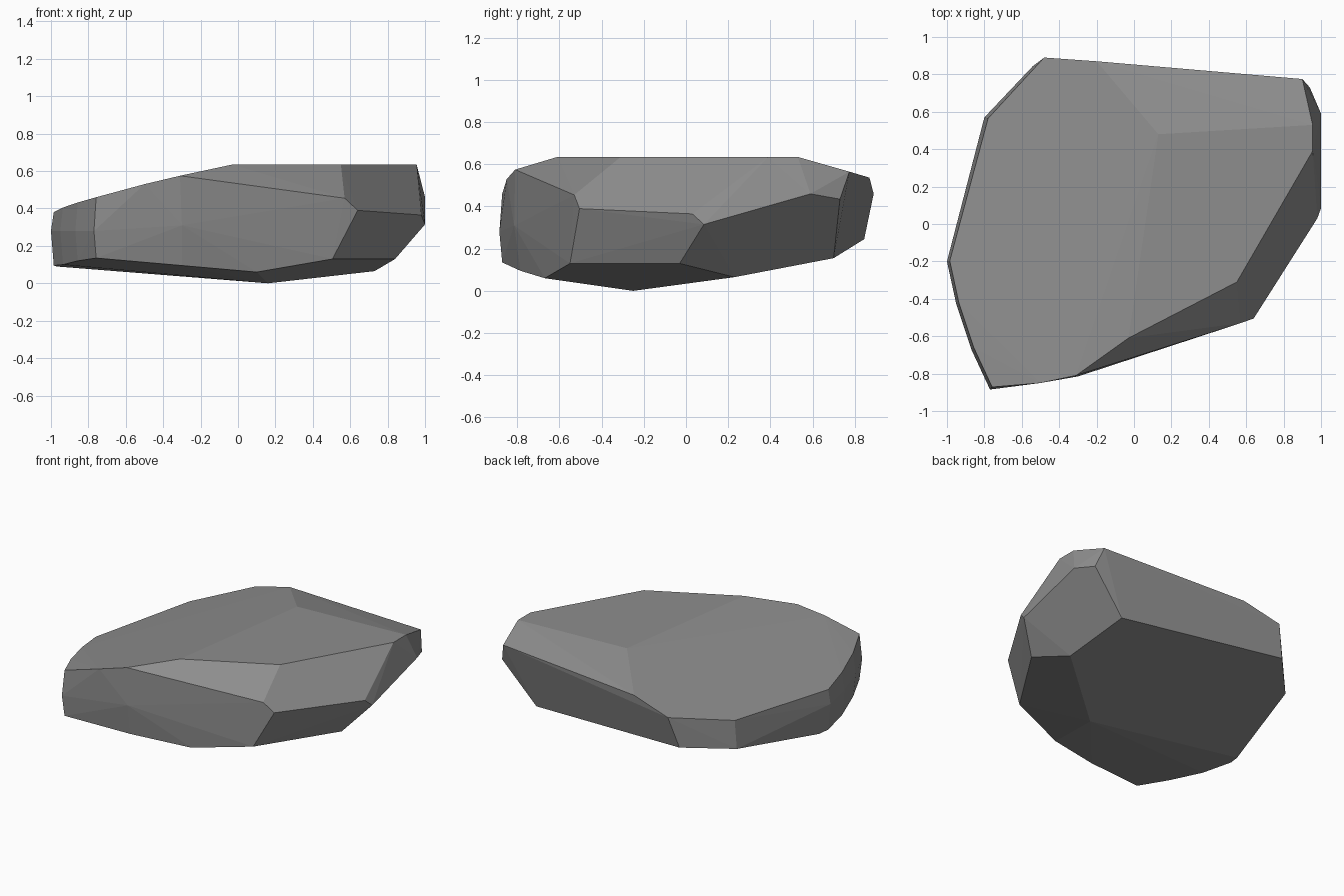
import bpy
import bmesh

# Remove the default cube only
default_cube = bpy.data.objects.get("Cube")
if default_cube is not None:
    bpy.data.objects.remove(default_cube, do_unlink=True)


def make_material(name, linear_colour):
    material = bpy.data.materials.new(name)
    material.use_nodes = True
    material.diffuse_color = linear_colour
    shader = material.node_tree.nodes["Principled BSDF"]
    shader.inputs["Base Color"].default_value = linear_colour
    shader.inputs["Roughness"].default_value = 0.9
    return material


def hull_object(name, corners, material):
    """Wrap the corner points in a flat-faced convex shell."""
    bm = bmesh.new()
    for corner in corners:
        bm.verts.new(corner)
    result = bmesh.ops.convex_hull(bm, input=bm.verts[:])
    spare = {item for key in ("geom_interior", "geom_unused")
             for item in result[key] if isinstance(item, bmesh.types.BMVert)}
    bmesh.ops.delete(bm, geom=list(spare), context="VERTS")
    bmesh.ops.recalc_face_normals(bm, faces=bm.faces[:])
    mesh = bpy.data.meshes.new(name)
    bm.to_mesh(mesh)
    bm.free()
    for polygon in mesh.polygons:
        polygon.use_smooth = False
    mesh.materials.append(material)
    stone = bpy.data.objects.new(name, mesh)
    bpy.context.collection.objects.link(stone)
    return stone


# Level plateau on top, given as x and y at one height
plateau_height = 0.635
plateau = [(-.03, -.61), (.55, -.31), (.955, .39), (.955, .53), (.13, .48)]
top_corners = [(x, y, plateau_height) for x, y in plateau]

# Rim where the sloping top meets the walls, front then back
front_rim = [(-.31, -.81, .575), (-.5, -.85, .53),
             (.57, -.53, .455), (.64, -.505, .39)]
back_rim = [(-.78, .565, .396), (-.48, .89, .46),
            (-.2, .87, .537), (.9, .775, .565)]

# Right-hand end facets
end_corners = [(.98, .03, .365), (1, .085, .315), (1, .59, .46),
               (.94, .73, .435)]

# Underside, sloping up from the lowest point
under_corners = [(.16, -.25, 0), (.73, .23, .065), (.84, -.03, .13),
                 (.505, -.55, .13), (.1, -.67, .06), (-.3, -.785, .095),
                 (.69, .7, .155), (-.54, .845, .245), (-.8, .57, .2),
                 (-.97, -.12, .09)]

# Curved left wall: upright columns with a slight outward belly
columns = [(-.77, -.885, .135, .46), (-.87, -.67, .12, .432),
           (-.95, -.43, .1, .405), (-1, -.2, .095, .38)]
belly_height = 0.28
inset = 0.985
wall_corners = [(-.3, -.815, .31)]
for x, y, low, high in columns:
    wall_corners += [(x * inset, y * inset, low),
                     (x, y, belly_height),
                     (x * inset, y * inset, high)]

stone_grey = make_material("stone grey", (0.27, 0.27, 0.27, 1))
hull_object("rock", top_corners + front_rim + back_rim + end_corners
            + under_corners + wall_corners, stone_grey)
